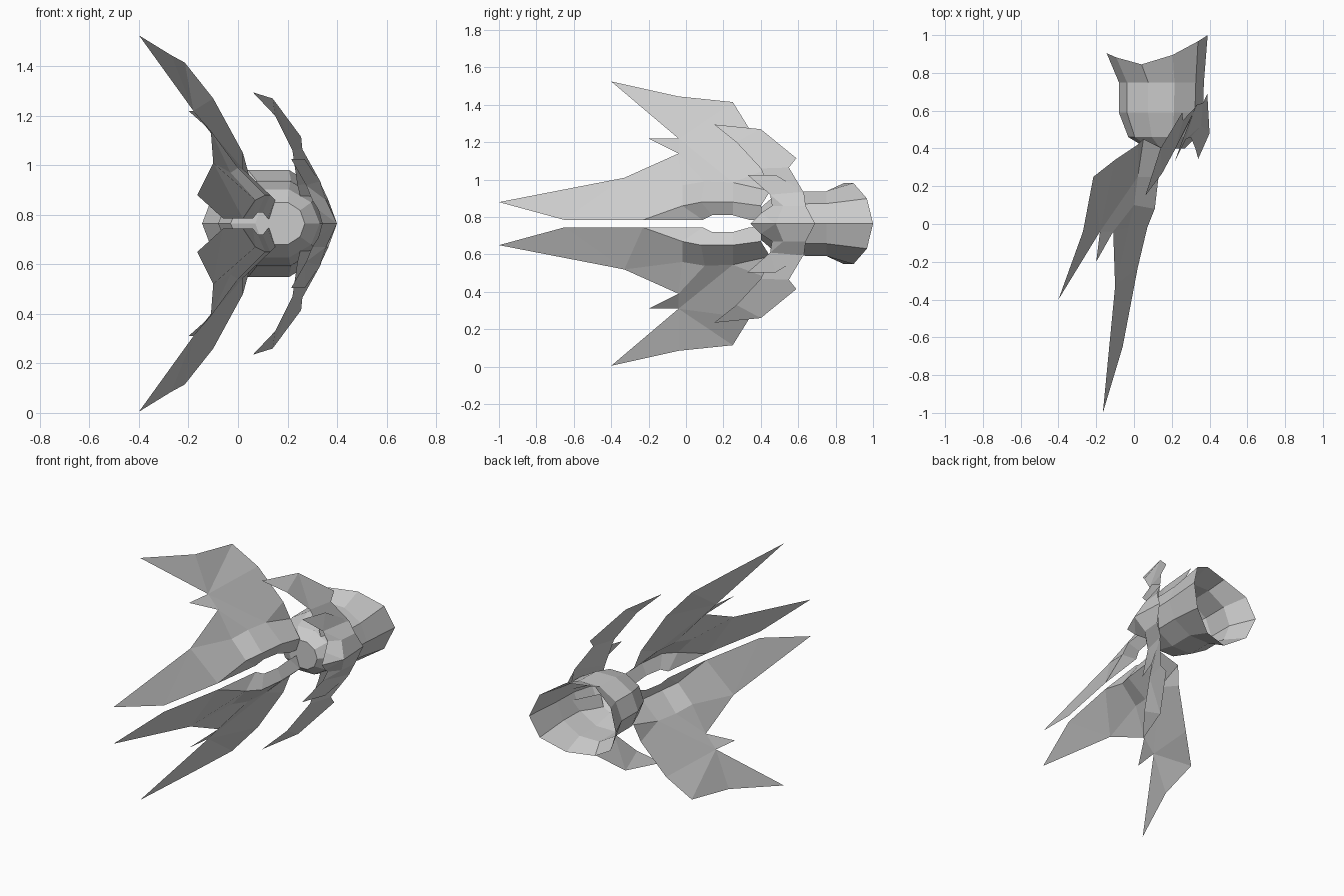
import bpy, math

if "Cube" in bpy.data.objects:
    bpy.data.objects.remove(bpy.data.objects["Cube"])

MID = 0.765  # mirror height


def make(name, verts, faces):
    me = bpy.data.meshes.new(name)
    me.from_pydata(verts, [], faces)
    me.update()
    ob = bpy.data.objects.new(name, me)
    bpy.context.collection.objects.link(ob)
    return ob


def sheet(name, pts, faces):
    """Flat-faceted sheet from named points, mirrored about z = MID."""
    keys = list(pts)
    verts = [(x, y, z - MID) for x, y, z in pts.values()]
    ob = make(name, verts, [[keys.index(k) for k in f.split()] for f in faces])
    ob.location.z = MID
    m = ob.modifiers.new("mirror", 'MIRROR')
    m.use_axis = (False, False, True)
    m.merge_threshold = 0.002
    return ob


# Head: ten-sided shell, open at the back with a swept rim, closed at the front
SIDES = 10
rings = [(0.40, 0.07, 0.27, 0.09), (0.46, -0.03, 0.33, 0.145),
         (0.59, -0.08, 0.365, 0.18), (0.75, -0.08, 0.37, 0.182),
         (None, -0.145, 0.39, 0.228)]
verts, faces = [], []
for y, x0, x1, rz in rings:
    for i in range(SIDES):
        a = 2 * math.pi * i / SIDES
        x = (x0 + x1) / 2 + (x1 - x0) / 2 * math.cos(a)
        yy = 0.845 + 0.155 * (abs(x - 0.04) / 0.35) ** 1.5 if y is None else y
        verts.append((x, yy, MID + rz * math.sin(a)))
for r in range(len(rings) - 1):
    for i in range(SIDES):
        j = (i + 1) % SIDES
        b = r * SIDES
        faces.append((b + i, b + j, b + SIDES + j, b + SIDES + i))
faces.append(tuple(reversed(range(SIDES))))
make("head_shell", verts, faces)

# Wings: two swept fins that fold over a ridge at the root
sheet("wings", {
    'A': (-.40, -.40, 1.525), 'B': (-.27, -.04, 1.445), 'C': (-.215, .25, 1.415),
    'D': (-.10, .34, 1.27), 'E': (-.18, -.04, 1.22), 'F': (-.20, -.20, 1.22),
    'G': (-.11, -.04, 1.14), 'H': (-.10, -.33, 1.01), 'I': (-.165, -1.0, .88),
    'J': (-.06, -.65, .785), 'K': (.02, -.23, .785), 'L': (.02, .42, 1.05),
    'N1': (-.03, -.02, .97), 'N2': (.0, .10, .99), 'N3': (.02, .25, .985),
    'N4': (.05, .45, .94),
    'P1': (.07, -.02, .86), 'P2': (.11, .08, .88), 'P3': (.13, .25, .88),
    'P4': (.15, .40, .86),
    'Q1': (.06, .09, .785), 'Q2': (.08, .14, .81), 'Q3': (.10, .25, .81),
    'Q4': (.12, .34, .785), 'Q5': (.13, .45, .78),
}, ["A E B", "B E C", "C E D", "E F G", "D E N3 L", "E G N2 N3", "G N1 N2",
    "G H N1", "H I J", "H J K", "H K P1 N1", "L N3 N4",
    "N1 P1 P2 N2", "N2 P2 P3 N3", "N3 P3 P4 N4",
    "K Q1 P1", "P1 Q1 Q2 P2", "P2 Q2 Q3 P3", "P3 Q3 Q4 P4", "P4 Q4 Q5"])

# Face mask: pointed plate over the right side of the head
sheet("face_mask", {
    'a': (.34, .345, MID), 'b': (.40, .48, MID), 'c': (.388, .69, MID),
    'd': (.325, .40, .82), 'e': (.30, .46, .86), 'f': (.275, .45, .92),
    'g': (.215, .33, 1.025), 'h': (.27, .48, 1.025), 'i': (.33, .63, .935),
    'j': (.365, .64, .86), 'k': (.355, .52, .86),
}, ["a b d", "b k e d", "b c j k", "e k f", "k j i f", "f i h", "f h g"])

# Horns: curved blades behind the mask
sheet("horns", {
    'a': (.06, .15, 1.295), 'b': (.14, .40, 1.27), 'c': (.15, .27, 1.20),
    'd': (.255, .59, 1.115), 'e': (.22, .40, 1.06), 'f': (.26, .55, 1.065),
    'g': (.24, .46, .92), 'h': (.335, .63, .93), 'i': (.27, .46, .80),
    'j': (.36, .64, .80),
}, ["a c b", "b c e", "b e f d", "e g h f", "g i j h"])
